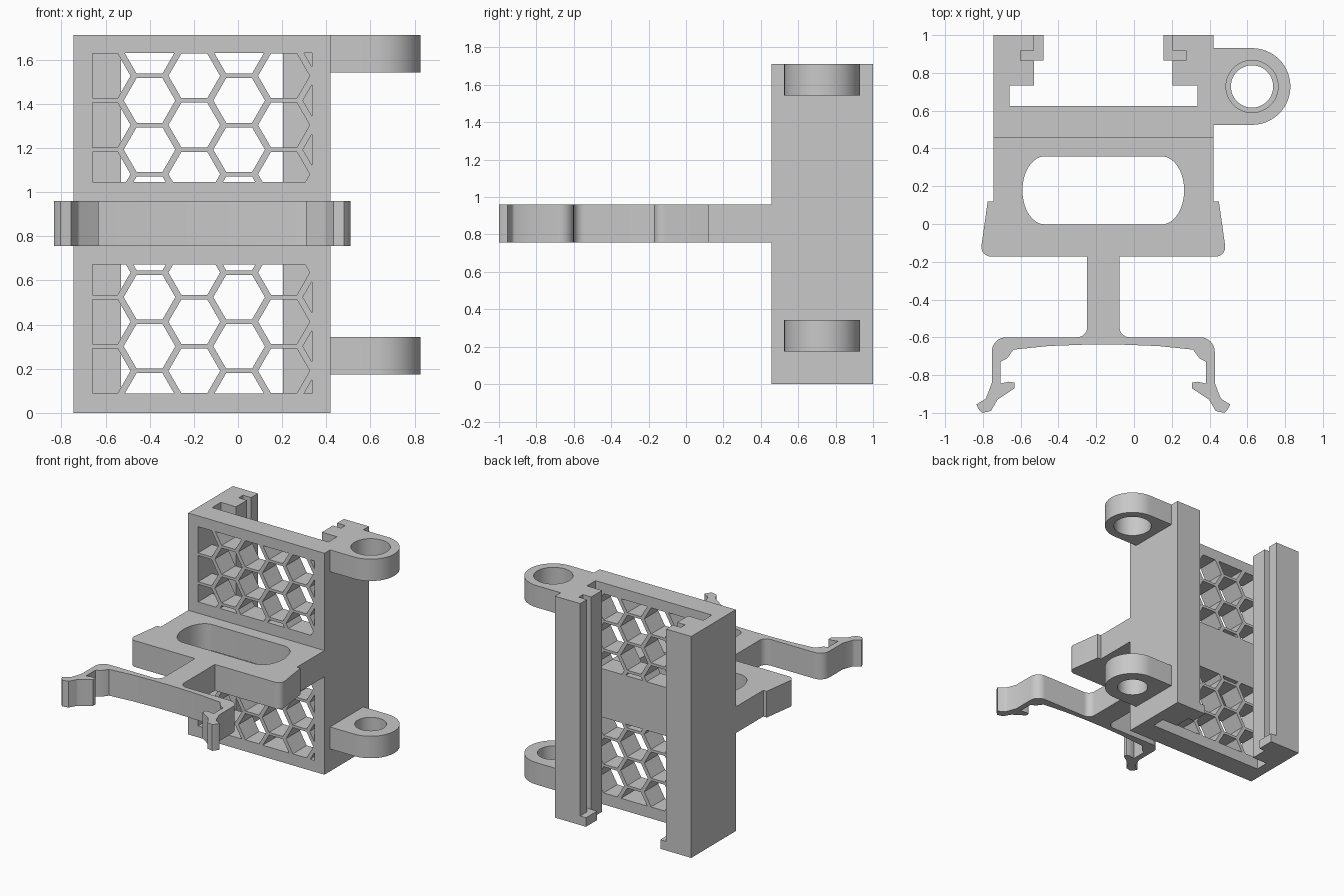
import bpy, bmesh, math
from mathutils import Matrix, Vector

cube = bpy.data.objects.get("Cube")
if cube:
    bpy.data.objects.remove(cube, do_unlink=True)

SHADE = (0.58, 0.58, 0.58, 1)
grey = bpy.data.materials.new("plain grey")
grey.use_nodes = True
grey.diffuse_color = SHADE
grey.node_tree.nodes["Principled BSDF"].inputs["Base Color"].default_value = SHADE

AXIS = -0.1625          # symmetry line of the holder
HALF = 0.5825           # half width of the frame
HEIGHT = 1.712
FRONT, BACK = 0.456, 0.626
parts = []


def extrude(name, loops, low, high, upright=False):
    """Extrude an outline with holes; upright outlines lie in x-z and run along y."""
    curve = bpy.data.curves.new(name + "_outline", "CURVE")
    curve.dimensions = "2D"
    curve.fill_mode = "BOTH"
    curve.extrude = (high - low) / 2
    for loop in loops:
        spline = curve.splines.new("POLY")
        spline.points.add(len(loop) - 1)
        for point, (x, y) in zip(spline.points, loop):
            point.co = (x, y, 0, 1)
        spline.use_cyclic_u = True
    temp = bpy.data.objects.new(name + "_temp", curve)
    bpy.context.collection.objects.link(temp)
    bpy.context.view_layer.update()
    mesh = bpy.data.meshes.new_from_object(temp.evaluated_get(bpy.context.evaluated_depsgraph_get()))
    bpy.data.objects.remove(temp, do_unlink=True)
    bpy.data.curves.remove(curve)
    bm = bmesh.new()
    bm.from_mesh(mesh)
    bmesh.ops.remove_doubles(bm, verts=bm.verts, dist=1e-5)
    middle = (low + high) / 2
    if upright:
        move = Matrix.Translation((0, middle, 0)) @ Matrix.Rotation(math.pi / 2, 4, "X")
    else:
        move = Matrix.Translation((0, 0, middle))
    bmesh.ops.transform(bm, matrix=move, verts=bm.verts)
    bmesh.ops.recalc_face_normals(bm, faces=bm.faces)
    bm.to_mesh(mesh)
    bm.free()
    mesh.name = name
    mesh.materials.clear()
    mesh.materials.append(grey)
    obj = bpy.data.objects.new(name, mesh)
    bpy.context.collection.objects.link(obj)
    parts.append(obj)


def arc(cx, cy, rx, ry, start, end, steps):
    angles = [math.radians(start + (end - start) * i / steps) for i in range(steps + 1)]
    return [(cx + rx * math.cos(a), cy + ry * math.sin(a)) for a in angles]


def fillet(points, steps=8):
    """Round every corner that carries a third value as its radius."""
    out = []
    for i, p in enumerate(points):
        if len(p) == 2:
            out.append(p)
            continue
        corner = Vector(p[:2])
        a = (Vector(points[i - 1][:2]) - corner).normalized()
        b = (Vector(points[i + 1][:2]) - corner).normalized()
        half = a.angle(b) / 2
        centre = corner + (a + b).normalized() * (p[2] / math.sin(half))
        u = corner + a * (p[2] / math.tan(half)) - centre
        v = corner + b * (p[2] / math.tan(half)) - centre
        start = math.degrees(math.atan2(u.y, u.x))
        turn = math.degrees(math.atan2(u.x * v.y - u.y * v.x, u.dot(v)))
        out += arc(centre.x, centre.y, p[2], p[2], start, start + turn, steps)
    return out


def mirror(side):
    """Turn a right-hand half outline, measured from the axis, into a full loop."""
    return [(AXIS + x, y) for x, y in side] + [(AXIS - x, y) for x, y in reversed(side)]


def rect(x0, x1, y0, y1):
    return [(x0, y0), (x1, y0), (x1, y1), (x0, y1)]


def clip(poly, box):
    """Trim a polygon to a rectangle."""
    x0, x1, z0, z1 = box
    for axis, sign, limit in ((0, 1, x0), (0, -1, x1), (1, 1, z0), (1, -1, z1)):
        out = []
        for i, b in enumerate(poly):
            a = poly[i - 1]
            da, db = sign * (a[axis] - limit), sign * (b[axis] - limit)
            if da * db < 0:
                t = da / (da - db)
                out.append((a[0] + (b[0] - a[0]) * t, a[1] + (b[1] - a[1]) * t))
            if db >= 0:
                out.append(b)
        poly = out
    return poly


# Front plate with two honeycomb windows
left, right = AXIS - HALF, AXIS + HALF
holes = []
for box in ((-0.66, 0.335, 0.087, 0.672), (-0.66, 0.335, 1.047, 1.63)):
    for col in range(-3, 3):
        for row in range(9):
            x = 0.005 + 0.203 * col
            z = 0.079 + 0.2228 * (row + (col % 2) / 2)
            cell = clip(arc(x, z, 0.117, 0.117, 0, 300, 5), box)
            if len(cell) > 2:
                holes.append(cell)
extrude("honeycomb_plate", [rect(left, right, 0, HEIGHT)] + holes, FRONT, BACK, upright=True)

# Grooved rear rails, each with a stop at its foot
rail = [(HALF, BACK), (HALF, 1), (0.3675, 1), (0.3675, 0.918), (0.4375, 0.918),
        (0.4375, 0.866), (0.3675, 0.866), (0.3675, 0.732), (0.4975, 0.732), (0.4975, BACK)]
stop = [(0.3675, 1), (0.3175, 1), (0.3175, 0.866), (0.4375, 0.866), (0.4375, 0.918), (0.3675, 0.918)]
for side, sign in (("left", 1), ("right", -1)):
    extrude(side + "_rail", [[(AXIS + sign * x, y) for x, y in rail]], 0, HEIGHT)
    extrude(side + "_rail_stop", [[(AXIS + sign * x, y) for x, y in stop]], 0, 0.07)

# Ring lugs on the left side
for name, low, high, bore in (("lower_lug", 0.173, 0.343, 0.112), ("upper_lug", 1.543, HEIGHT, 0.138)):
    outline = [(right, 0.525)] + arc(0.625, 0.728, 0.203, 0.203, -90, 90, 32) + [(right, 0.931)]
    extrude(name, [outline, arc(0.625, 0.728, bore, bore, 0, 352.5, 47)], low, high)

# Front bracket: slotted collar, stem and spring clip
half = [(0, FRONT), (HALF, FRONT), (HALF, 0.12), (0.612, 0.12), (0.653, -0.172, 0.05),
        (0.085, -0.172), (0.085, -0.6, 0.055), (0.59, -0.6, 0.075), (0.59, -0.84),
        (0.622, -0.925, 0.03), (0.672, -0.955), (0.66, -0.98), (0.642, -1), (0.595, -0.99),
        (0.56, -0.93, 0.03), (0.47, -0.87), (0.47, -0.84), (0.5, -0.835), (0.545, -0.845),
        (0.545, -0.73), (0.51, -0.712), (0.475, -0.665), (0.29, -0.646), (0.08, -0.638), (0, -0.638)]
outline = mirror(fillet(half)[1:-1])
slot = mirror(arc(0.31, 0.178, 0.118, 0.18, 90, -90, 28))
extrude("clip_bracket", [outline, slot], 0.757, 0.96)

# Smooth the rounded walls and keep the corners crisp
bpy.ops.object.select_all(action="DESELECT")
for obj in parts:
    obj.select_set(True)
bpy.context.view_layer.objects.active = parts[0]
bpy.ops.object.shade_smooth_by_angle(angle=math.radians(30))
